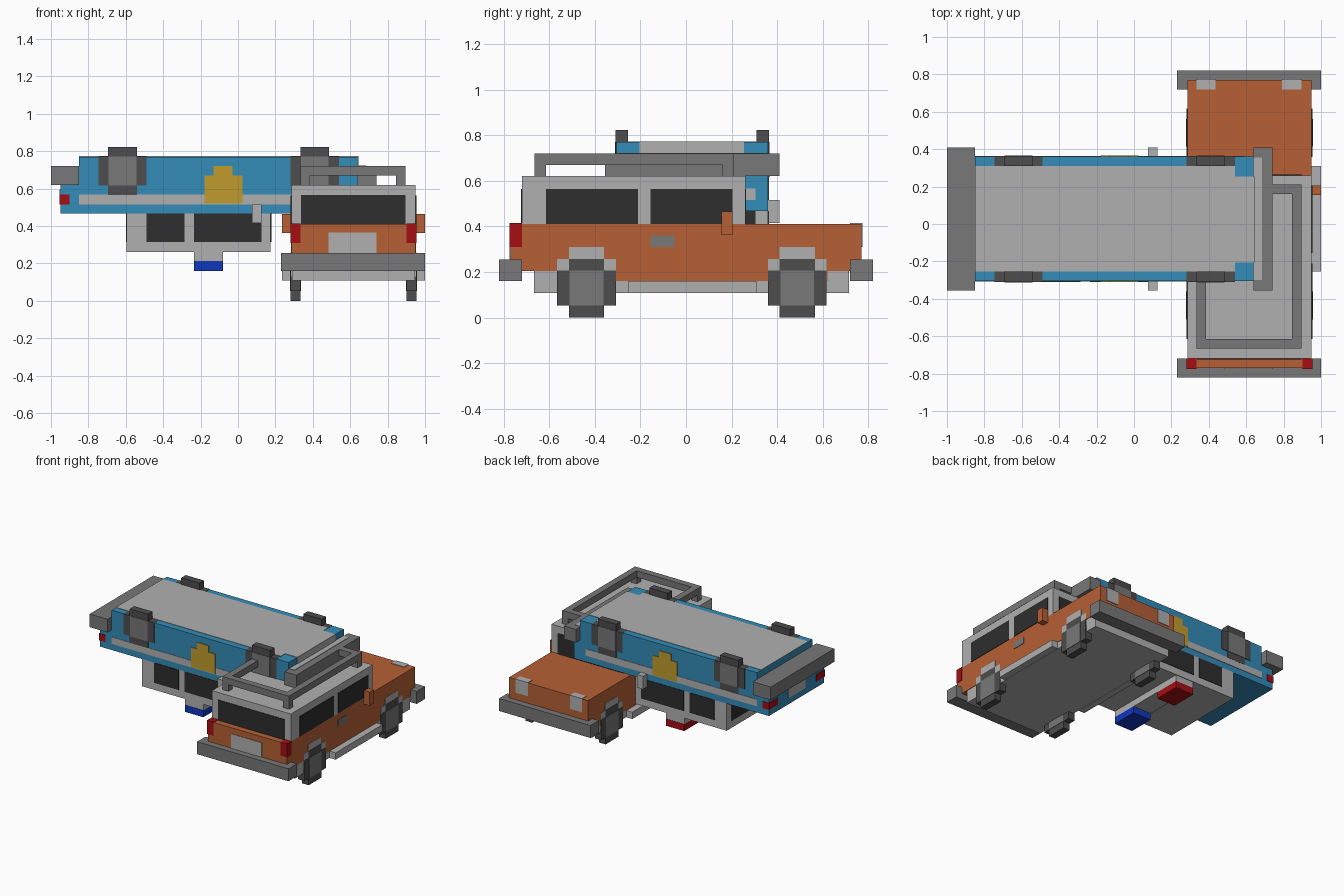
import bpy

cube = bpy.data.objects.get("Cube")
if cube:
    bpy.data.objects.remove(cube, do_unlink=True)


def material(name, *srgb):
    linear = [((c / 255 + 0.055) / 1.055) ** 2.4 for c in srgb] + [1]
    mat = bpy.data.materials.new(name)
    mat.use_nodes = True
    mat.diffuse_color = linear
    mat.node_tree.nodes["Principled BSDF"].inputs["Base Color"].default_value = linear
    return mat


LIGHT = material("light_grey", 176, 176, 176)
GREY = material("mid_grey", 120, 120, 120)
TYRE = material("tyre_grey", 77, 77, 77)
GLASS = material("dark_glass", 46, 46, 46)
ORANGE = material("orange_paint", 182, 96, 53)
BLUE = material("blue_paint", 52, 140, 184)
RED = material("red_lamp", 166, 14, 20)
NAVY = material("blue_lamp", 17, 54, 190)
GOLD = material("gold_badge", 192, 156, 45)


def box(name, mat, x, y, z):
    """Box from a (low, high) range on each axis."""
    spans = (x, y, z)
    verts = [(a, b, c) for a in x for b in y for c in z]
    faces = [(0, 1, 3, 2), (4, 6, 7, 5), (0, 4, 5, 1),
             (2, 3, 7, 6), (0, 2, 6, 4), (1, 5, 7, 3)]
    mesh = bpy.data.meshes.new(name)
    mesh.from_pydata(verts, [], faces)
    mesh.materials.append(mat)
    obj = bpy.data.objects.new(name, mesh)
    bpy.context.collection.objects.link(obj)
    return obj


def plate(name, mat, axis, face, out, u, v, lift=0.004):
    """Thin plate on a flat face; out is +1 or -1 along the axis."""
    depth = tuple(sorted((face - out * 0.003, face + out * lift)))
    x, y = (depth, u) if axis == "x" else (u, depth)
    return box(name, mat, x, y, v)


def wheel(name, axis, face, out, centre, z, arch=False):
    """Stepped block wheel set flush in the body side."""
    wide, slim = 0.129, 0.077

    def layer(part, mat, half_u, z_low, z_high, lift, depth=0.05):
        d = tuple(sorted((face - out * depth, face + out * lift)))
        u = (centre - half_u, centre + half_u)
        x, y = (d, u) if axis == "x" else (u, d)
        box(name + part, mat, x, y, (z + z_low, z + z_high))

    if arch:
        layer("_arch_wide", LIGHT, wide, 0, wide, 0.002, 0.003)
        layer("_arch_tall", LIGHT, slim, 0, wide + 0.052, 0.002, 0.003)
    layer("_tyre_wide", TYRE, wide, -slim, slim, 0.004)
    layer("_tyre_tall", TYRE, slim, -wide, wide, 0.004)
    layer("_hub", GREY, slim - 0.003, -slim, slim, 0.007, 0.053)


# Upright car: lower body and cabin
X0, X1 = 0.285, 0.95
XS = (X0, X1)
box("orange_body", ORANGE, XS, (-0.77, 0.77), (0.205, 0.41))
box("orange_sill", ORANGE, XS, (-0.56, 0.62), (0.16, 0.21))
box("underframe", LIGHT, (X0 + 0.003, X1 - 0.003), (-0.667, 0.715), (0.108, 0.205))
box("cabin", LIGHT, XS, (-0.72, 0.26), (0.405, 0.62))
for end, y in (("rear", (-0.82, -0.72)), ("front", (0.72, 0.82))):
    box(end + "_bumper", GREY, (0.23, 1.0), y, (0.16, 0.255))

# Upright car: end windows, plate and lamps
for end, face, out in (("rear", -0.72, -1), ("front", 0.26, 1)):
    plate(end + "_window", GLASS, "y", face, out, (0.338, 0.895), (0.41, 0.565))
plate("rear_number_plate", LIGHT, "y", -0.77, -1, (0.485, 0.74), (0.255, 0.365))
for side, x in (("right", (X0 - 0.004, 0.335)), ("left", (0.9, X1 + 0.004))):
    box(side + "_tail_lamp", RED, x, (-0.774, -0.72), (0.31, 0.414))
for side, x in (("right", (0.335, 0.435)), ("left", (0.79, 0.895))):
    box(side + "_headlamp", LIGHT, x, (0.72, 0.774), (0.31, 0.414))

# Upright car: both sides
for side, face, out in (("right", X0, -1), ("left", X1, 1)):
    for part, y in (("rear", (-0.615, -0.21)), ("front", (-0.155, 0.205))):
        plate(f"{side}_{part}_side_window", GLASS, "x", face, out, y, (0.41, 0.563))
    plate(side + "_door_handle", GREY, "x", face, out, (-0.155, -0.05), (0.31, 0.36))
    outer = tuple(sorted((face, face + out * 0.05)))
    box(side + "_mirror", ORANGE, outer, (0.155, 0.205), (0.362, 0.465))
    box(side + "_running_board", LIGHT, outer, (-0.255, 0.31), (0.108, 0.16))
    for part, y in (("rear", -0.436), ("front", 0.488)):
        wheel(f"{side}_{part}_wheel", "x", face, out, y, 0.129, arch=True)

# Roof rack: four bars on corner legs
for x in ((0.335, 0.385), (0.845, 0.895)):
    box("rack_side_bar", GREY, x, (-0.665, 0.21), (0.67, 0.72))
    for y in ((-0.665, -0.615), (0.16, 0.21)):
        box("rack_leg", GREY, x, y, (0.62, 0.67))
for y in ((-0.665, -0.615), (0.16, 0.21)):
    box("rack_cross_bar", GREY, (0.385, 0.845), y, (0.67, 0.72))

# Overturned car: body, cabin and bumpers
Y0, Y1 = -0.305, 0.36
YS = (Y0, Y1)
box("blue_body", BLUE, (-0.95, 0.69), YS, (0.467, 0.62))
box("blue_lower_body", BLUE, (-0.85, 0.64), YS, (0.62, 0.77))
box("overturned_cabin", LIGHT, (-0.595, 0.175), YS, (0.26, 0.47))
for end, x in (("rear", (-1.0, -0.85)), ("front", (0.64, 0.74))):
    box(end + "_blue_car_bumper", GREY, x, (-0.355, 0.41), (0.62, 0.72))

# Overturned car: floor pan and nose panels
box("floor_pan", LIGHT, (-0.85, 0.54), (-0.255, 0.31), (0.765, 0.773))
box("floor_pan_nose", LIGHT, (0.54, 0.643), (-0.205, 0.255), (0.765, 0.773))
plate("nose_panel", LIGHT, "x", 0.64, 1, (-0.205, 0.255), (0.72, 0.77))
box("bumper_trim", LIGHT, (0.64, 0.685), (-0.3, 0.355), (0.716, 0.723))

# Overturned car: end windows, plate and lamps
for end, face, out in (("rear", -0.595, -1), ("front", 0.175, 1)):
    plate(end + "_screen", GLASS, "x", face, out, (-0.25, 0.305), (0.315, 0.467))
plate("blue_car_number_plate", LIGHT, "x", -0.95, -1, (-0.075, 0.13), (0.515, 0.595))
for y in ((Y0 - 0.004, -0.205), (0.255, Y1 + 0.004)):
    box("blue_car_tail_lamp", RED, (-0.954, -0.9), y, (0.515, 0.567))
for y in ((-0.255, -0.15), (0.2, 0.305)):
    plate("blue_car_headlamp", LIGHT, "x", 0.69, 1, y, (0.515, 0.567))

# Overturned car: both sides
for side, face, out in (("near", Y0, -1), ("far", Y1, 1)):
    for part, x in (("rear", (-0.49, -0.285)), ("front", (-0.235, 0.125))):
        plate(f"{side}_{part}_door_window", GLASS, "y", face, out, x, (0.315, 0.467))
    plate(side + "_stripe", LIGHT, "y", face, out, (-0.85, 0.59), (0.515, 0.567), 0.003)
    plate(side + "_badge", GOLD, "y", face, out, (-0.18, 0.025), (0.52, 0.67), 0.005)
    plate(side + "_badge_tip", GOLD, "y", face, out, (-0.13, -0.03), (0.67, 0.72), 0.005)
    outer = tuple(sorted((face, face + out * 0.05)))
    box(side + "_blue_car_mirror", LIGHT, (0.075, 0.125), outer, (0.415, 0.515))
    for part, x in (("rear", -0.618), ("front", 0.41)):
        wheel(f"{side}_{part}_blue_car_wheel", "y", face, out, x, 0.694)

# Roof lamps on a mounting bar
BAR = (-0.235, -0.08)
box("lamp_bar", LIGHT, BAR, (-0.3, 0.355), (0.21, 0.26))
box("blue_roof_lamp", NAVY, BAR, (-0.302, -0.1), (0.16, 0.212))
box("red_roof_lamp", RED, BAR, (0.155, 0.357), (0.16, 0.212))
